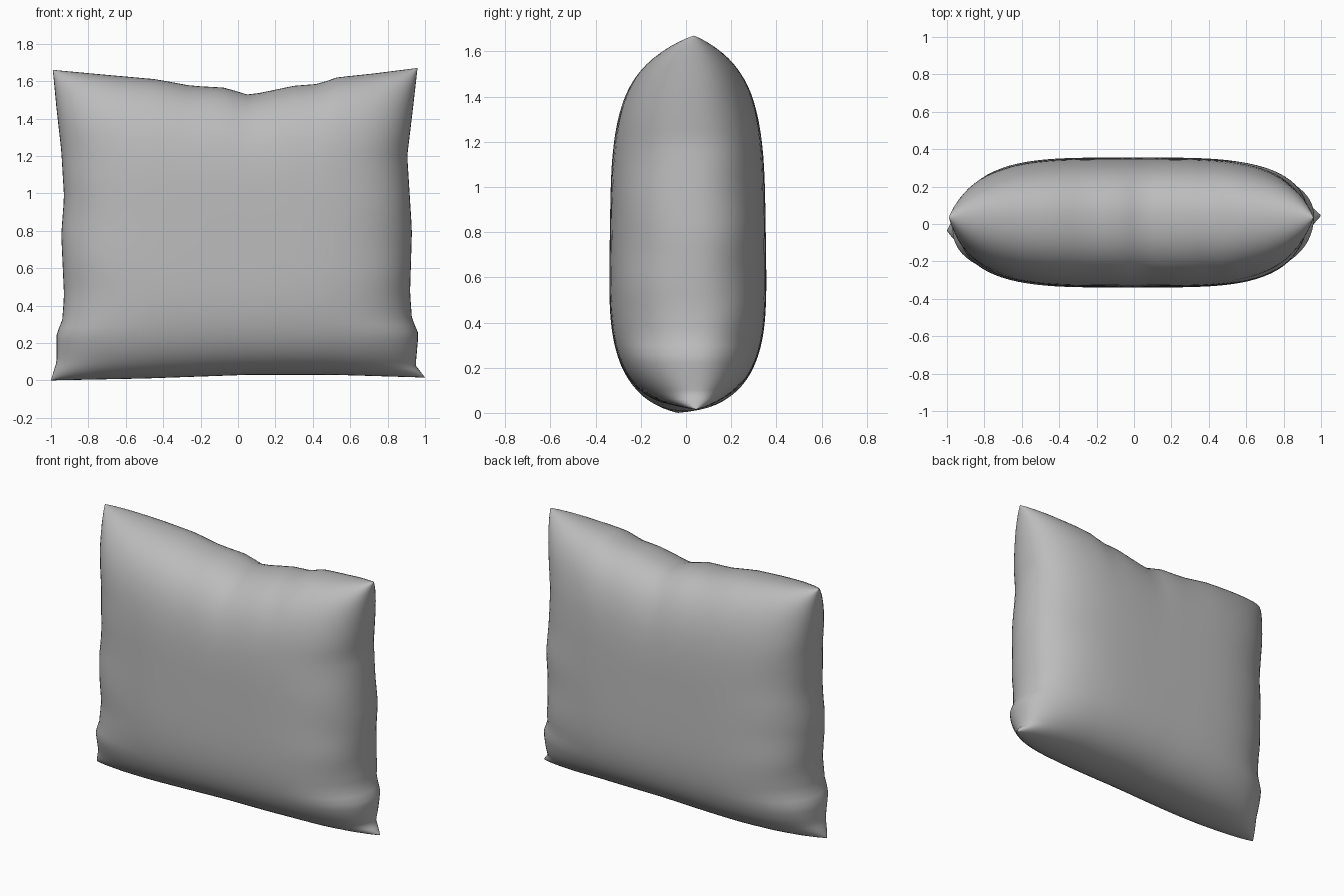
import bpy, bmesh, math
from mathutils import Vector

cube = bpy.data.objects.get("Cube")
if cube:
    bpy.data.objects.remove(cube, do_unlink=True)

# Seam outline of the cushion as (x, z) polylines
TOP = [(-.99, 1.66), (-.72, 1.635), (-.44, 1.61), (-.25, 1.575), (-.07, 1.565),
       (.06, 1.525), (.3, 1.575), (.43, 1.585), (.53, 1.62), (.72, 1.64), (.96, 1.67)]
BOTTOM = [(-1, 0), (-.5, .01), (.07, .03), (.5, .03), (1, .015)]
LEFT = [(-1, 0), (-.97, .1), (-.97, .25), (-.94, .32), (-.93, .45), (-.945, .78),
        (-.93, .98), (-.945, 1.23), (-.97, 1.45), (-.99, 1.66)]
RIGHT = [(1, .015), (.95, .08), (.965, .25), (.93, .33), (.92, .47), (.93, .8),
         (.905, 1.2), (.935, 1.45), (.96, 1.67)]


def along(points, t, axis):
    """Point on a polyline at fraction t of its extent along one axis."""
    pts = [Vector(p) for p in points]
    target = pts[0][axis] + t * (pts[-1][axis] - pts[0][axis])
    for a, b in zip(pts, pts[1:]):
        if target <= b[axis] + 1e-6:
            return a.lerp(b, (target - a[axis]) / (b[axis] - a[axis]))
    return pts[-1]


def patch(s, t):
    """Blend the four seam edges across the panel."""
    low, high = along(BOTTOM, s, 0), along(TOP, s, 0)
    left, right = along(LEFT, t, 1), along(RIGHT, t, 1)
    corners = (Vector(BOTTOM[0]).lerp(Vector(BOTTOM[-1]), s)
               .lerp(Vector(TOP[0]).lerp(Vector(TOP[-1]), s), t))
    return low.lerp(high, t) + left.lerp(right, s) - corners


def fullness(u):
    return max(0, 1 - abs(u) ** 4) ** .46


def cushion_point(u, v, side):
    p = patch((u + 1) / 2, (v + 1) / 2)
    seam = .02 + .015 * v + .02 * u * (1 - v) * abs(u)
    puff = fullness(u) * fullness(v)
    # Shallow gathers beside the side seams, strongest near the bottom
    gather = 1 + .05 * math.sin(v * 14 + side + u) * u ** 6 * (1.3 - v) / 2
    depth = (.345 - .012 * v + .008 * side) * puff * gather
    return Vector((p.x, seam * (1 - puff) + side * depth, p.y))


# Front and back panels, welded along the seam
STEPS = 48
params = [math.sin(math.pi * (i / STEPS - .5)) for i in range(STEPS + 1)]
bm = bmesh.new()
for side in (-1, 1):
    rows = [[bm.verts.new(cushion_point(u, v, side)) for u in params] for v in params]
    for low, high in zip(rows, rows[1:]):
        for i in range(STEPS):
            quad = (low[i], low[i + 1], high[i + 1], high[i])
            bm.faces.new(quad if side < 0 else quad[::-1])
bmesh.ops.remove_doubles(bm, verts=bm.verts, dist=.0005)
bmesh.ops.recalc_face_normals(bm, faces=bm.faces)
for face in bm.faces:
    face.smooth = True

mesh = bpy.data.meshes.new("cushion")
bm.to_mesh(mesh)
bm.free()
cushion = bpy.data.objects.new("cushion", mesh)
bpy.context.collection.objects.link(cushion)

# Plain grey cloth
cloth = bpy.data.materials.new("grey cloth")
cloth.use_nodes = True
grey = (.5, .5, .5, 1)
cloth.diffuse_color = grey
cloth.node_tree.nodes["Principled BSDF"].inputs["Base Color"].default_value = grey
mesh.materials.append(cloth)
